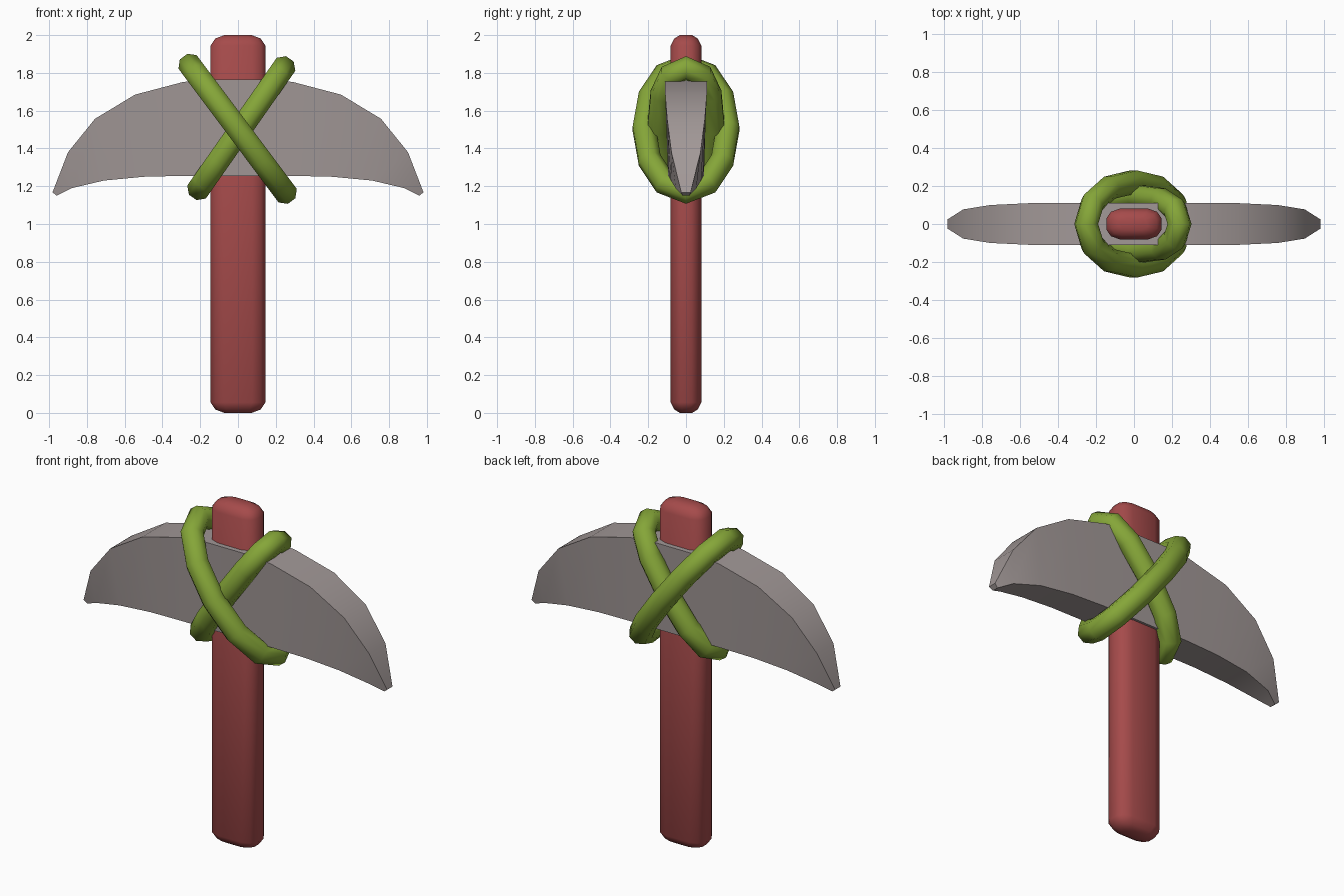
import bpy, bmesh, math
from mathutils import Vector

if "Cube" in bpy.data.objects:
    bpy.data.objects.remove(bpy.data.objects["Cube"])


def material(name, color):
    m = bpy.data.materials.new(name)
    m.diffuse_color = (*color, 1)
    m.use_nodes = True
    m.node_tree.nodes["Principled BSDF"].inputs["Base Color"].default_value = m.diffuse_color
    return m


RED = material("red wood", (0.38, 0.07, 0.07))
GREY = material("grey stone", (0.36, 0.315, 0.31))
GREEN = material("green vine", (0.235, 0.38, 0.04))


def loft(name, rings, mat, angle):
    """Skin a list of equal-length closed rings and cap both ends."""
    bm = bmesh.new()
    vs = [[bm.verts.new(p) for p in r] for r in rings]
    n = len(vs[0])
    for a, b in zip(vs, vs[1:]):
        for i in range(n):
            j = (i + 1) % n
            bm.faces.new((a[i], a[j], b[j], b[i]))
    bm.faces.new(vs[0])
    bm.faces.new(vs[-1])
    bmesh.ops.recalc_face_normals(bm, faces=bm.faces)
    return finish(name, bm, mat, angle)


def finish(name, bm, mat, angle):
    me = bpy.data.meshes.new(name)
    bm.to_mesh(me)
    bm.free()
    ob = bpy.data.objects.new(name, me)
    bpy.context.collection.objects.link(ob)
    me.materials.append(mat)
    bpy.ops.object.select_all(action='DESELECT')
    ob.select_set(True)
    bpy.context.view_layer.objects.active = ob
    bpy.ops.object.shade_smooth_by_angle(angle=math.radians(angle))
    return ob


# Handle: rounded flat bar with domed ends
quarter = [(0.145, 0.03), (0.122, 0.064), (0.075, 0.081)]
section = (quarter + [(-x, y) for x, y in reversed(quarter)]
           + [(-x, -y) for x, y in quarter]
           + [(x, -y) for x, y in reversed(quarter)])
ends = [(0.0, 0.5, 0.4), (0.018, 0.83, 0.76), (0.055, 1, 1)]
levels = ends + [(2 - z, sx, sy) for z, sx, sy in reversed(ends)]
loft("handle", [[(x * sx, y * sy, z) for x, y in section]
                for z, sx, sy in levels], RED, 60)

# Blade: crescent stations (x, z, half thickness) for top and bottom edges
half = [((0.15, 1.766, 0.11), (0.15, 1.255, 0.095)),
        ((0.29, 1.752, 0.11), (0.29, 1.255, 0.095)),
        ((0.545, 1.685, 0.11), (0.50, 1.25, 0.09)),
        ((0.757, 1.557, 0.10), (0.71, 1.23, 0.08)),
        ((0.90, 1.38, 0.077), (0.88, 1.19, 0.055)),
        ((0.982, 1.168, 0.025), (0.96, 1.15, 0.018))]


def station(top, bottom, side):
    return [(side * x, s * y, z) for (x, z, y), s in
            ((top, -1), (top, 1), (bottom, 1), (bottom, -1))]


loft("blade", [station(*h, -1) for h in reversed(half)]
     + [station(*h, 1) for h in half], GREY, 30)


# Vine lashings: tilted oval hoops of octagonal tube
def hoop(name, a, b, depth, power, radius=0.065, steps=12, sides=8):
    a, b = Vector((a[0], 0, a[1])), Vector((b[0], 0, b[1]))
    mid, axis, yv = (a + b) / 2, (a - b) / 2, Vector((0, depth, 0))
    flat = axis.cross(yv).normalized()

    def soft(v):
        return math.copysign(abs(v) ** power, v) if abs(v) > 1e-6 else 0.0

    path = []
    for i in range(steps):
        t = math.tau * i / steps
        path.append(mid + axis * soft(math.cos(t)) + yv * soft(math.sin(t)))
    bm = bmesh.new()
    rings = []
    for i, p in enumerate(path):
        tangent = (path[(i + 1) % steps] - path[i - 1]).normalized()
        out = tangent.cross(flat)
        rings.append([bm.verts.new(
            p + radius * (out * math.cos(u) + flat * math.sin(u)))
            for u in [math.tau * (k + 0.5) / sides for k in range(sides)]])
    for i in range(steps):
        r, q = rings[i], rings[(i + 1) % steps]
        for k in range(sides):
            m = (k + 1) % sides
            bm.faces.new((r[k], r[m], q[m], q[k]))
    bmesh.ops.recalc_face_normals(bm, faces=bm.faces)
    finish(name, bm, GREEN, 60)


hoop("outer_lashing", (-0.252, 1.838), (0.248, 1.17), 0.222, 1.0)
hoop("inner_lashing", (0.24, 1.825), (-0.205, 1.19), 0.145, 0.85)
